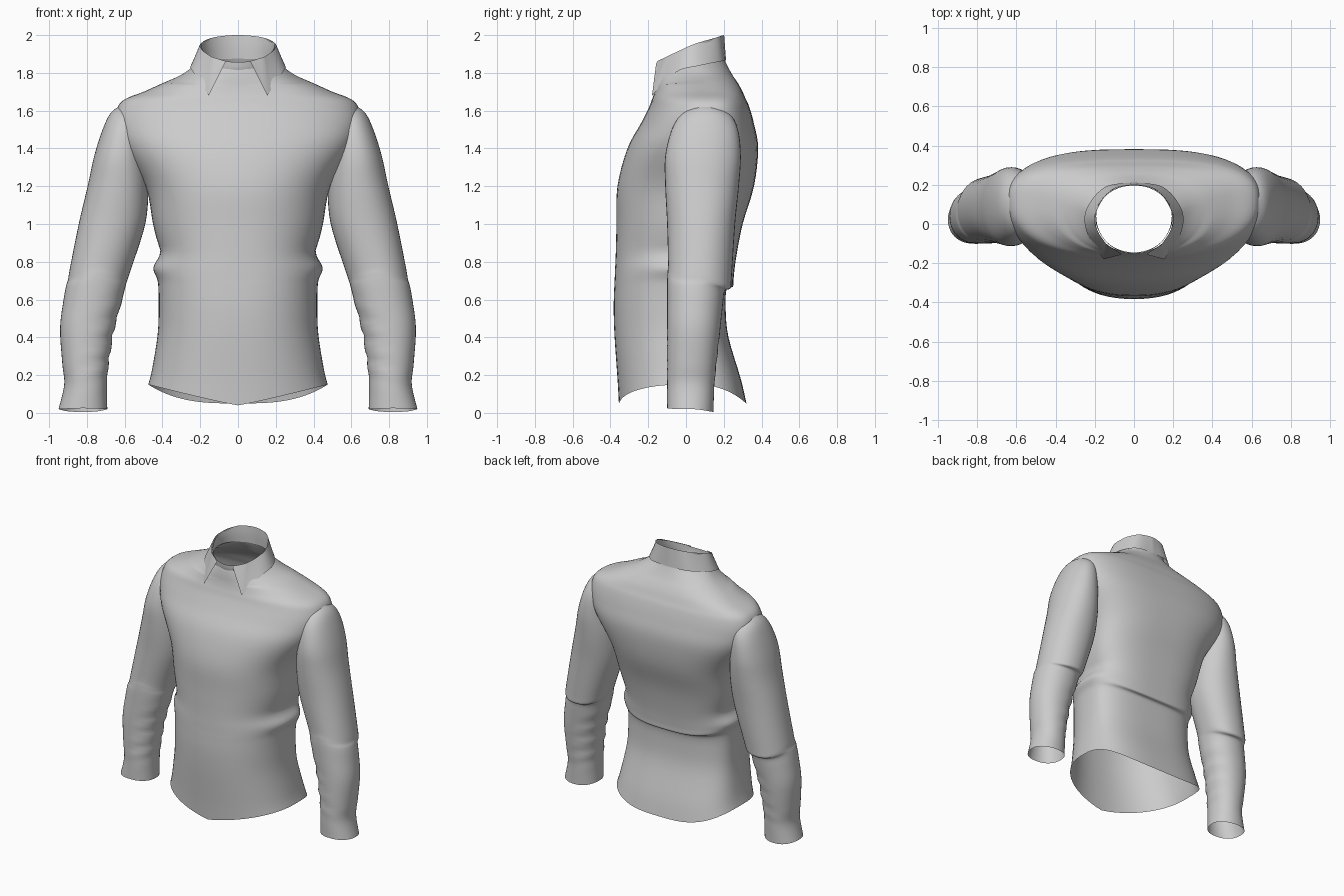
import bpy, bmesh, math
from mathutils import Vector
from mathutils.bvhtree import BVHTree

if "Cube" in bpy.data.objects:
    bpy.data.objects.remove(bpy.data.objects["Cube"])


def spline(rows, steps):
    """Catmull-Rom through rows of equal-length tuples."""
    out = []
    n = len(rows)
    for i in range(n - 1):
        a, b, c, d = (rows[min(max(k, 0), n - 1)] for k in (i - 1, i, i + 1, i + 2))
        for s in range(steps):
            t = s / steps
            out.append(tuple(q + 0.5 * t * (r - p + t * (2*p - 5*q + 4*r - s_ + t * (3*(q - r) + s_ - p)))
                             for p, q, r, s_ in zip(a, b, c, d)))
    return out + [tuple(rows[-1])]


def ring(x0, w, ys, yf, yb, zf, zs, zb, n_front, n_back, count):
    """Closed superellipse ring with separate front/side/back depth and height."""
    pts = []
    for k in range(count):
        t = 2 * math.pi * k / count
        c, s = math.cos(t), math.sin(t)
        back = s > 0
        e = 2 / (n_back if back else n_front)
        u, v = abs(c) ** e, abs(s) ** e
        y = ys + ((yb if back else yf) - ys) * v
        if zs > 1.75:
            fall = v                      # neckline slopes evenly front to back
        else:
            fall = 1 - u ** (3 if back else 1.1)
        z = zs + ((zb if back else zf) - zs) * fall
        pts.append(Vector((x0 + w * math.copysign(u, c), y, z)))
    return pts


def loft(rows, closed=True):
    bm = bmesh.new()
    vs = [[bm.verts.new(p) for p in r] for r in rows]
    m = len(rows[0])
    for a, b in zip(vs, vs[1:]):
        for k in range(m if closed else m - 1):
            j = (k + 1) % m
            bm.faces.new((a[k], a[j], b[j], b[k]))
    bm.normal_update()
    return bm


def finish(bm, name, mirror=False):
    me = bpy.data.meshes.new(name)
    bm.to_mesh(me)
    bm.free()
    ob = bpy.data.objects.new(name, me)
    bpy.context.collection.objects.link(ob)
    for p in me.polygons:
        p.use_smooth = True
    if mirror:
        mod = ob.modifiers.new("mirror", 'MIRROR')
        mod.merge_threshold = 0.0005
    return ob


# Torso: half width, side y, front y, back y, front z, side z, back z
torso_keys = [
    (.475, .00, -.355, .32, .04, .15, .05),
    (.455, .00, -.362, .29, .17, .23, .18),
    (.425, .00, -.378, .225, .40, .42, .40),
    (.420, .00, -.383, .21, .55, .58, .55),
    (.422, .00, -.380, .215, .66, .68, .655),
    (.424, .00, -.378, .248, .70, .73, .668),
    (.424, .01, -.376, .252, .75, .78, .71),
    (.418, .02, -.372, .265, .84, .86, .82),
    (.450, .04, -.368, .30, 1.0, 1.0, 1.0),
    (.490, .06, -.363, .36, 1.2, 1.2, 1.2),
    (.610, .09, -.310, .382, 1.4, 1.4, 1.4),
    (.650, .10, -.240, .36, 1.53, 1.52, 1.53),
    (.640, .11, -.195, .335, 1.62, 1.61, 1.62),
    (.600, .11, -.178, .315, 1.665, 1.66, 1.665),
    (.500, .11, -.168, .295, 1.695, 1.70, 1.71),
    (.400, .10, -.160, .272, 1.73, 1.745, 1.75),
    (.300, .09, -.155, .245, 1.77, 1.79, 1.79),
    (.230, .06, -.150, .218, 1.80, 1.84, 1.84),
    (.198, .04, -.145, .200, 1.82, 1.87, 1.88),
]
torso_rows = []
for r in spline(torso_keys, 4):
    n_back = 2 + 0.9 * min(1, max(0, (1.85 - r[5]) / .15))
    torso_rows.append(ring(0, *r, 2.3, n_back, 72))
torso = loft(torso_rows)
# Cloth bunching at the waist sides
for v in torso.verts:
    x, y, z = v.co
    side = min(1, abs(x) / .425) ** 7
    v.co.x += math.copysign(.024 * side * math.exp(-((z - .765) / .045) ** 2), x)
    v.co.x -= math.copysign(.008 * side * math.exp(-((z - .86) / .03) ** 2), x)
torso.normal_update()
tree = BVHTree.FromBMesh(torso)
finish(torso, "shirt_torso")

# Sleeve: inner x, outer x, front y, back y, front z, back z
sleeve_keys = [
    (.692, .950, -.10, .145, .025, .005),
    (.694, .920, -.10, .150, .15, .14),
    (.685, .930, -.10, .160, .26, .25),
    (.655, .942, -.10, .180, .45, .43),
    (.615, .925, -.10, .195, .60, .57),
    (.595, .910, -.10, .205, .69, .645),
    (.585, .900, -.098, .236, .74, .66),
    (.565, .890, -.095, .242, .80, .72),
    (.490, .842, -.10, .260, 1.0, 1.0),
    (.475, .795, -.11, .280, 1.2, 1.2),
    (.490, .760, -.11, .290, 1.36, 1.36),
    (.500, .715, -.075, .275, 1.50, 1.50),
    (.500, .672, -.02, .23, 1.585, 1.585),
    (.520, .610, .06, .15, 1.63, 1.63),
]
sleeve = loft([ring((i + o) / 2, (o - i) / 2, (f + b) / 2, f, b, zf, (zf + zb) / 2 + .005, zb, 2.15, 2.15, 40)
               for i, o, f, b, zf, zb in spline(sleeve_keys, 5)])
# Soft wrinkles on the inner forearm
for v in sleeve.verts:
    x, y, z = v.co
    mid = 0.98 - 0.38 * z
    amount = math.exp(-((z - .38) / .16) ** 2) * max(0, min(1, (mid - x) / .12))
    v.co += v.normal * .006 * amount * math.sin(60 * z + 18 * x)
# Trim what is hidden inside the torso
hidden = []
for f in sleeve.faces:
    p = f.calc_center_median()
    co, no, _, dist = tree.find_nearest(p)
    if (p - co).dot(no) < -.02:
        hidden.append(f)
bmesh.ops.delete(sleeve, geom=hidden, context='FACES')
finish(sleeve, "sleeves", mirror=True)

# Collar stand
stand_keys = [
    (.198, .04, -.145, .198, 1.81, 1.865, 1.875),
    (.193, .04, -.150, .197, 1.83, 1.91, 1.94),
    (.195, .04, -.152, .200, 1.857, 1.95, 2.0),
]
finish(loft([ring(0, *r, 2, 2, 56) for r in spline(stand_keys, 3)]), "collar_stand")

# Folded collar leaf with front points: top edge x,y,z then lower edge x,y,z
leaf_keys = [
    (0, .202, 2.0, 0, .212, 1.865),
    (.12, .170, 1.99, .15, .188, 1.862),
    (.198, .05, 1.955, .245, .07, 1.838),
    (.188, -.03, 1.92, .238, -.05, 1.805),
    (.14, -.105, 1.885, .155, -.180, 1.68),
]
leaf = spline(leaf_keys, 6)
last, tip = leaf[-1], (.065, -.152, 1.862, .07, -.158, 1.85)
leaf += [tuple(a + (b - a) * k / 4 for a, b in zip(last, tip)) for k in range(1, 5)]
columns = []
for r in leaf:
    top, low = Vector(r[:3]), Vector(r[3:])
    columns.append([low.lerp(top, k / 5) for k in range(6)])
finish(loft(columns, closed=False), "collar_leaf", mirror=True)
